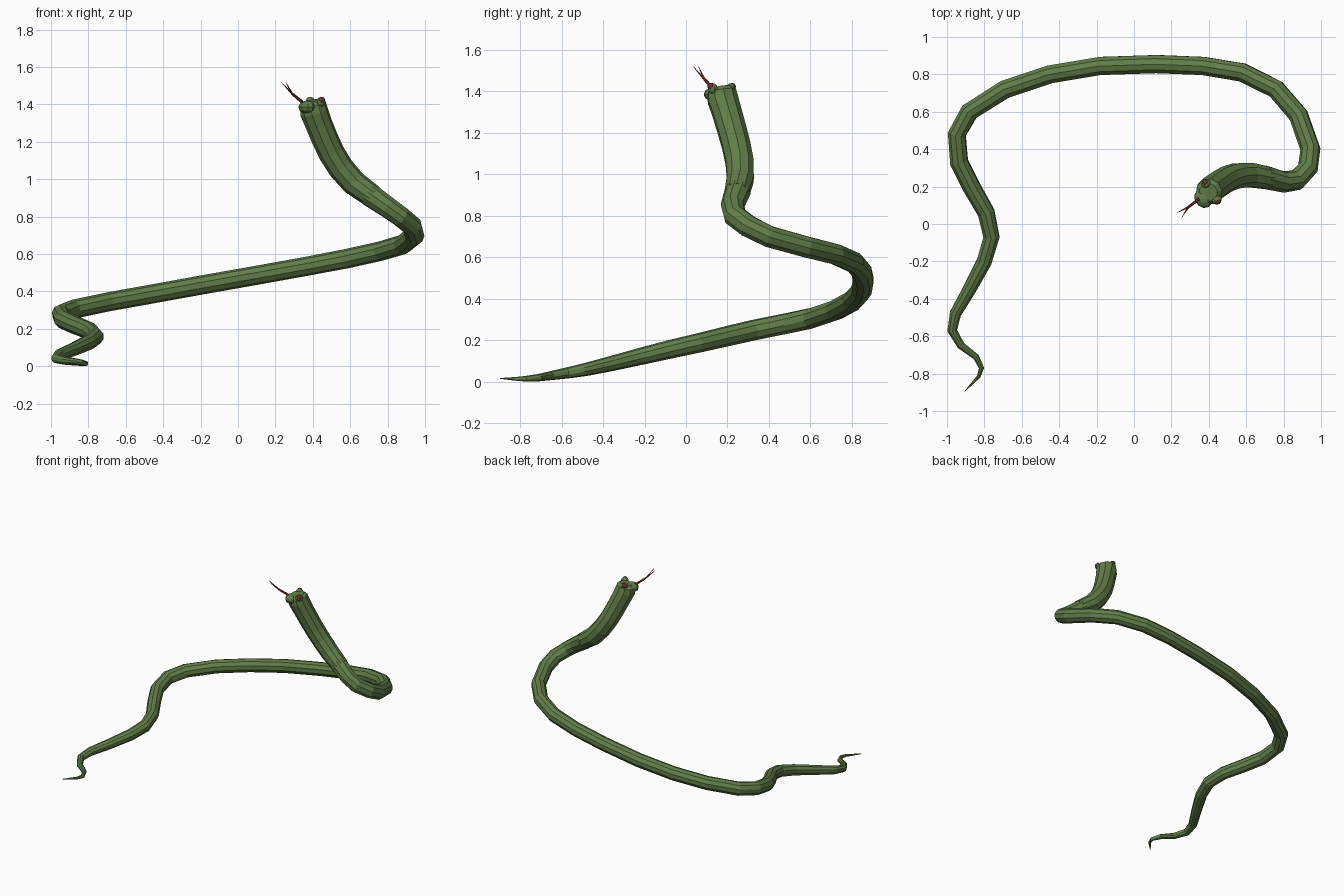
import bpy, bmesh, math
from mathutils import Vector, Matrix


def material(name, rgb):
    m = bpy.data.materials.new(name)
    m.diffuse_color = (*rgb, 1)
    return m


GREEN = material("snake green", (0.12, 0.21, 0.065))
RED = material("tongue red", (0.22, 0.025, 0.015))
EYE = material("eye brown", (0.13, 0.035, 0.025))


def finish(bm, name, mat):
    bmesh.ops.recalc_face_normals(bm, faces=bm.faces)
    me = bpy.data.meshes.new(name)
    bm.to_mesh(me)
    bm.free()
    me.materials.append(mat)
    ob = bpy.data.objects.new(name, me)
    bpy.context.collection.objects.link(ob)
    return ob


def tube(name, path, sides, mat):
    """Sweep a ring along (x, y, z, radius) points without twisting."""
    bm = bmesh.new()
    pts = [Vector(p[:3]) for p in path]
    n = len(pts)
    side, rings = None, []
    for i, p in enumerate(pts):
        a = (p - pts[i - 1]).normalized() if i else Vector()
        b = (pts[i + 1] - p).normalized() if i < n - 1 else Vector()
        t = (a + b).normalized()
        if side is None:
            side = t.orthogonal()
        side = (side - t * side.dot(t)).normalized()
        up = t.cross(side)
        ring = []
        for k in range(sides):
            w = 2 * math.pi * k / sides
            ring.append(bm.verts.new(p + path[i][3] * (side * math.cos(w) + up * math.sin(w))))
        rings.append(ring)
    for r0, r1 in zip(rings, rings[1:]):
        for k in range(sides):
            j = (k + 1) % sides
            bm.faces.new((r0[k], r0[j], r1[j], r1[k]))
    bm.faces.new(rings[0])
    bm.faces.new(rings[-1])
    return finish(bm, name, mat)


def ball(name, centre, size, mat):
    """Low-poly ellipsoid aligned with the head's facing direction."""
    bm = bmesh.new()
    rot = Matrix.Rotation(math.atan2(-0.55, -0.8), 4, "Z")
    m = Matrix.Translation(centre) @ rot @ Matrix.Diagonal((*size, 1))
    bmesh.ops.create_uvsphere(bm, u_segments=10, v_segments=6, radius=1, matrix=m)
    return finish(bm, name, mat)


# Body: tail tip to neck
BODY = [
    (-0.905, -0.895, 0.016, 0.002), (-0.83, -0.815, 0.014, 0.010),
    (-0.815, -0.77, 0.015, 0.014), (-0.845, -0.71, 0.02, 0.018),
    (-0.925, -0.65, 0.03, 0.022), (-0.972, -0.57, 0.043, 0.027),
    (-0.955, -0.48, 0.06, 0.032), (-0.88, -0.35, 0.09, 0.037),
    (-0.80, -0.20, 0.127, 0.042), (-0.762, -0.07, 0.158, 0.045),
    (-0.79, 0.06, 0.187, 0.047), (-0.87, 0.20, 0.22, 0.049),
    (-0.935, 0.33, 0.25, 0.05), (-0.947, 0.48, 0.28, 0.05),
    (-0.88, 0.60, 0.305, 0.051), (-0.69, 0.72, 0.345, 0.051),
    (-0.45, 0.80, 0.388, 0.051), (-0.18, 0.845, 0.437, 0.051),
    (0.12, 0.855, 0.49, 0.051), (0.37, 0.845, 0.535, 0.051),
    (0.58, 0.81, 0.575, 0.052), (0.76, 0.72, 0.615, 0.052),
    (0.88, 0.58, 0.65, 0.053), (0.943, 0.40, 0.70, 0.054),
    (0.93, 0.30, 0.75, 0.055), (0.87, 0.235, 0.80, 0.056),
    (0.80, 0.225, 0.85, 0.058), (0.70, 0.25, 0.92, 0.064),
]
tube("body", BODY, 10, GREEN)

# Neck and head: raised front end, closing at the blunt crown
NECK = [
    (0.72, 0.245, 0.908, 0.062), (0.62, 0.262, 0.98, 0.068),
    (0.55, 0.258, 1.06, 0.070), (0.50, 0.242, 1.14, 0.071),
    (0.463, 0.22, 1.22, 0.072), (0.43, 0.197, 1.30, 0.073),
    (0.407, 0.178, 1.36, 0.076), (0.400, 0.172, 1.40, 0.071),
    (0.397, 0.169, 1.42, 0.05),
]
tube("neck_and_head", NECK, 10, GREEN)
ball("snout", (0.37, 0.137, 1.385), (0.045, 0.055, 0.035), GREEN)

# Eyes with brow bumps, mirrored across the head's facing direction
for label, s in (("left", -1), ("right", 1)):
    eye = Vector((0.415 + s * 0.028, 0.172 - s * 0.043, 1.413))
    ball(label + "_brow", eye, (0.028, 0.022, 0.026), GREEN)
    ball(label + "_eye", eye + Vector((s * 0.004, -s * 0.007, 0.009)), (0.02, 0.018, 0.019), EYE)

# Forked tongue
root, split = (0.37, 0.15, 1.39), (0.29, 0.09, 1.457)
tube("tongue", [(*root, 0.009), (*split, 0.007)], 6, RED)
for label, tip in (("left", (0.23, 0.06, 1.52)), ("right", (0.255, 0.035, 1.52))):
    tube(label + "_tongue_fork", [(*split, 0.006), (*tip, 0.001)], 5, RED)
